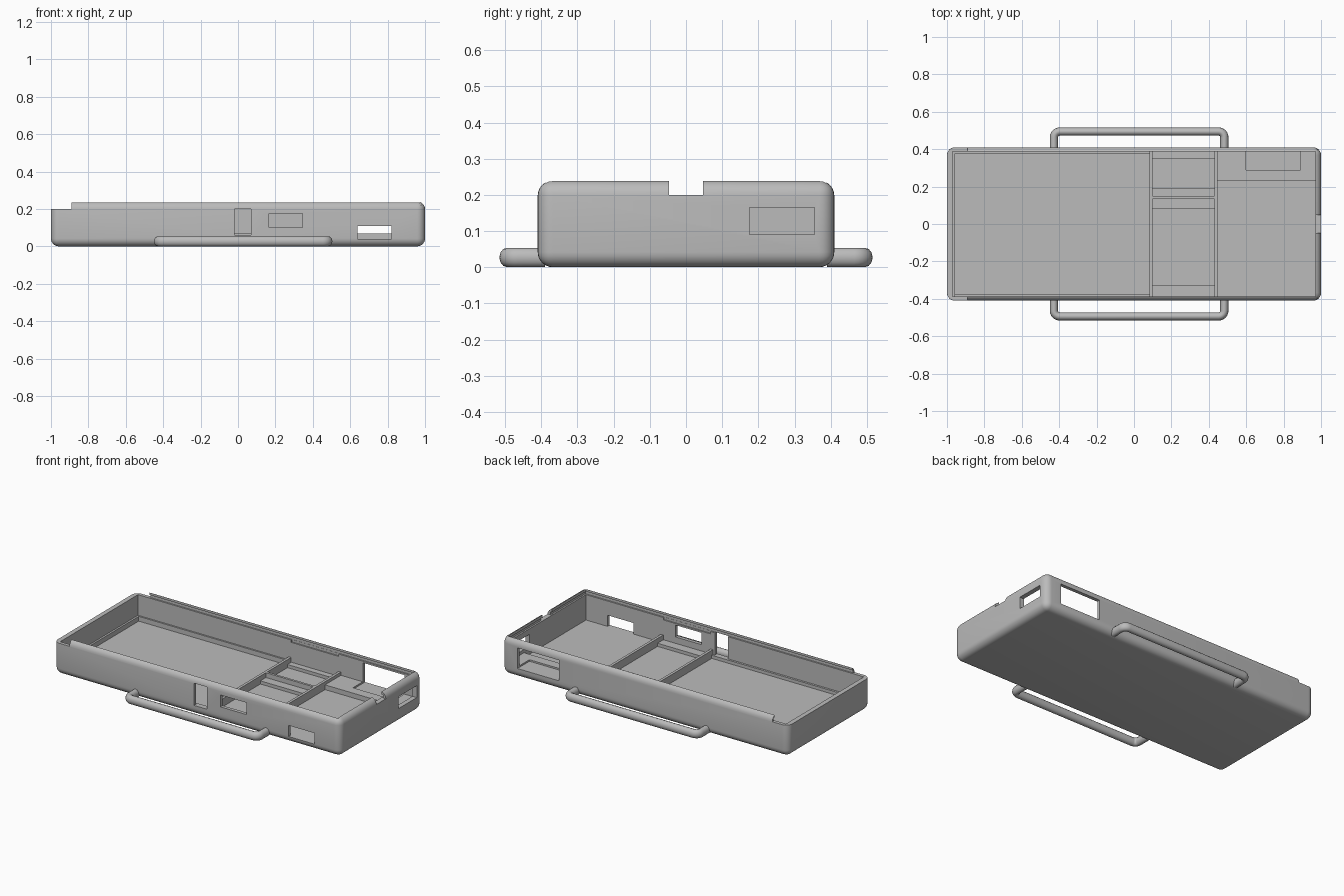
import bpy
import bmesh
import math
from mathutils import Vector

if "Cube" in bpy.data.objects:
    bpy.data.objects.remove(bpy.data.objects["Cube"])

grey = bpy.data.materials.new("plain grey")
grey.use_nodes = True
GREY = (0.5, 0.5, 0.5, 1)
grey.diffuse_color = GREY
grey.node_tree.nodes["Principled BSDF"].inputs["Base Color"].default_value = GREY


def box(name, x, y, z, round_off=0.0, segments=6):
    """Box given by its (min, max) range on each axis."""
    bm = bmesh.new()
    bmesh.ops.create_cube(bm, size=1)
    for v in bm.verts:
        v.co = Vector([(r[0] + r[1]) / 2 + c * (r[1] - r[0])
                       for r, c in zip((x, y, z), v.co)])
    if round_off:
        bmesh.ops.bevel(bm, geom=bm.edges[:], offset=round_off,
                        segments=segments, profile=0.5, affect='EDGES')
    mesh = bpy.data.meshes.new(name)
    bm.to_mesh(mesh)
    bm.free()
    mesh.materials.append(grey)
    obj = bpy.data.objects.new(name, mesh)
    bpy.context.collection.objects.link(obj)
    return obj


def activate(obj):
    bpy.ops.object.select_all(action='DESELECT')
    obj.select_set(True)
    bpy.context.view_layer.objects.active = obj


def cut(obj, x, y, z):
    cutter = box("cutter", x, y, z)
    mod = obj.modifiers.new("cut", 'BOOLEAN')
    mod.operation = 'DIFFERENCE'
    mod.solver = 'EXACT'
    mod.object = cutter
    activate(obj)
    bpy.ops.object.modifier_apply(modifier=mod.name)
    bpy.data.objects.remove(cutter)


def smooth(obj):
    activate(obj)
    bpy.ops.object.shade_smooth_by_angle(angle=math.radians(35))


# Rounded tray shell with an open top
FLOOR = 0.04
tray = box("tray", (-1, 1), (-0.41, 0.41), (0, 0.24), 0.042)
cut(tray, (-0.97, 0.97), (-0.388, 0.388), (FLOOR, 0.3))
# Lowered end and sliding lid groove
cut(tray, (-1.1, -0.89), (-0.5, 0.5), (0.2, 0.3))
cut(tray, (-1.1, 0.98), (-0.397, 0.397), (0.2, 0.22))
# Thumb notch and side window in the end wall
cut(tray, (0.9, 1.1), (-0.047, 0.047), (0.2, 0.3))
cut(tray, (0.9, 1.1), (0.175, 0.355), (0.09, 0.165))
# Front wall openings
for xs, zs in (((-0.02, 0.07), (0.06, 0.2)),
               ((0.165, 0.345), (0.1, 0.175)),
               ((0.64, 0.82), (FLOOR, 0.11))):
    cut(tray, xs, (-0.5, -0.35), zs)
# Back wall opening
cut(tray, (0.6, 0.89), (0.35, 0.5), (0.06, 0.19))
# Relief slots under the lips
for ys in ((-0.396, -0.35), (0.35, 0.396)):
    cut(tray, (0.1, 0.43), ys, (0.185, 0.205))
smooth(tray)

# Corner shelf with its recess
shelf = box("corner_shelf", (0.44, 0.975), (0.23, 0.392), (0.03, 0.07))
cut(shelf, (0.6, 0.89), (0.29, 0.5), (0.06, 0.2))

# Compartment dividers
box("left_divider", (0.083, 0.1), (-0.392, 0.392), (0.03, 0.09))
box("right_divider", (0.43, 0.447), (-0.392, 0.392), (0.03, 0.09))
box("cross_divider", (0.09, 0.44), (0.135, 0.15), (0.03, 0.09))

# Raised steps at the ends of the middle compartments
for i, ys in enumerate(((-0.39, -0.33), (0.08, 0.14), (0.145, 0.19), (0.35, 0.39))):
    box(f"middle_step_{i}", (0.09, 0.44), ys, (0.03, 0.06))

# Thin ledge around the large compartment
box("end_ledge", (-0.975, -0.958), (-0.392, 0.392), (0.03, 0.07))
box("back_ledge", (-0.97, 0.09), (0.378, 0.392), (0.03, 0.07))
box("front_ledge", (-0.97, 0.09), (-0.392, -0.375), (0.03, 0.06))


# Carry handles: a bent tube, slightly taller than wide
def handle(name, side):
    left, right, out, r = -0.428, 0.483, 0.494, 0.03
    path = [(left, 0.39)]
    for cx, start in ((left + r, 180), (right - r, 90)):
        for step in range(7):
            a = math.radians(start - step * 15)
            path.append((cx + r * math.cos(a), out - r + r * math.sin(a)))
    path.append((right, 0.39))
    curve = bpy.data.curves.new(name, 'CURVE')
    curve.dimensions = '3D'
    curve.bevel_depth = 0.022
    curve.bevel_resolution = 4
    curve.use_fill_caps = True
    spline = curve.splines.new('POLY')
    spline.points.add(len(path) - 1)
    for p, (x, y) in zip(spline.points, path):
        p.co = (x, y * side, 0, 1)
    curve.materials.append(grey)
    obj = bpy.data.objects.new(name, curve)
    bpy.context.collection.objects.link(obj)
    obj.scale.z = 1.22
    obj.location.z = 0.027
    activate(obj)
    bpy.ops.object.convert(target='MESH')
    smooth(bpy.context.view_layer.objects.active)


handle("front_handle", -1)
handle("back_handle", 1)
